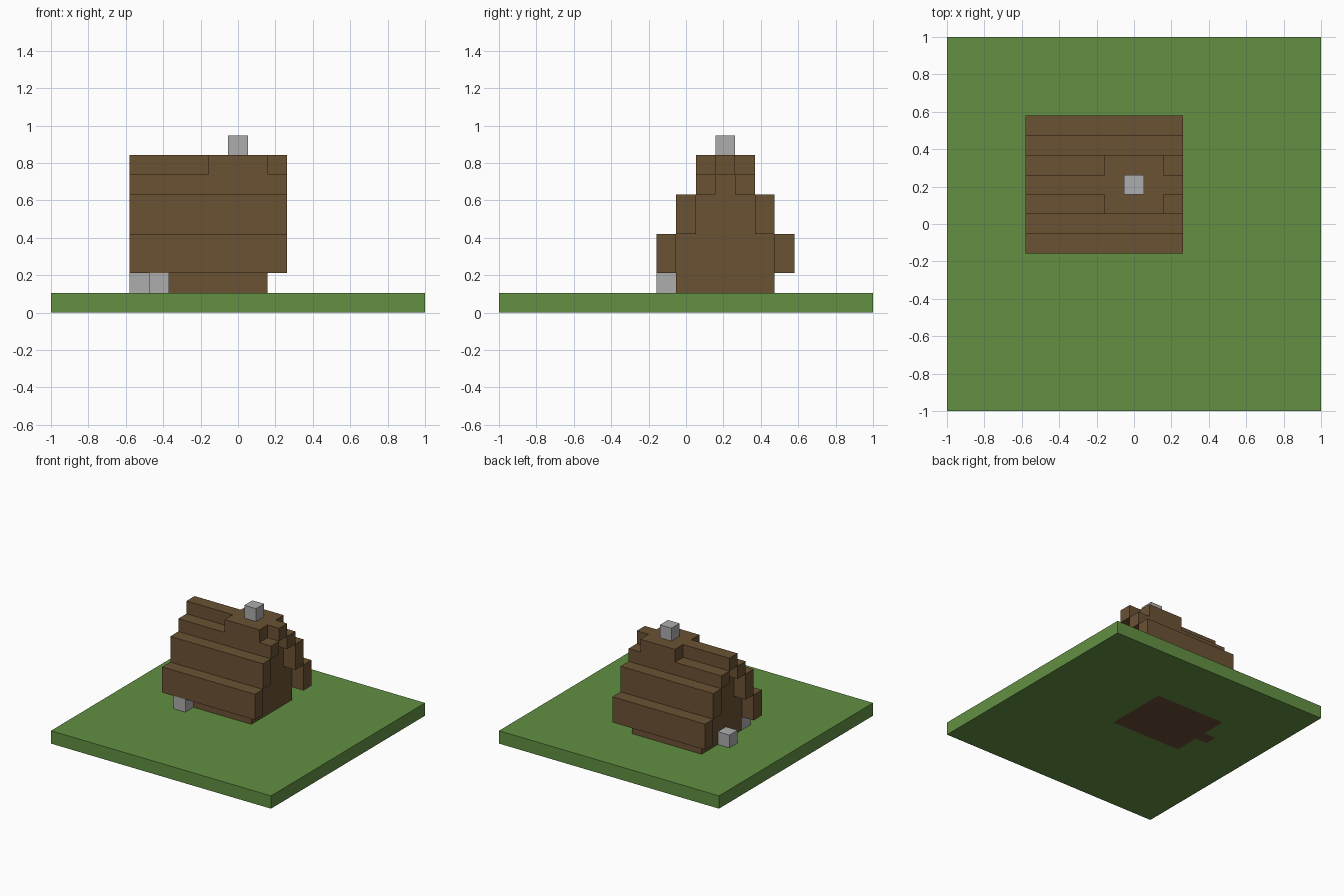
import bpy
import bmesh
from mathutils import Matrix, Vector

if "Cube" in bpy.data.objects:
    bpy.data.objects.remove(bpy.data.objects["Cube"], do_unlink=True)

N = 19          # blocks along one side of the plot
U = 2 / N       # block size
MID = 11        # first row of the ridge


def material(name, r, g, b):
    lin = [((c / 255 + 0.055) / 1.055) ** 2.4 for c in (r, g, b)] + [1]
    m = bpy.data.materials.new(name)
    m.use_nodes = True
    m.diffuse_color = lin
    m.node_tree.nodes["Principled BSDF"].inputs["Base Color"].default_value = lin
    return m


grass = material("grass green", 98, 144, 66)
wood = material("wood brown", 107, 82, 52)
plank = material("floor brown", 107, 77, 52)
stone = material("stone grey", 172, 174, 172)


def finish(bm, name, *mats):
    mesh = bpy.data.meshes.new(name)
    bm.to_mesh(mesh)
    bm.free()
    for m in mats:
        mesh.materials.append(m)
    ob = bpy.data.objects.new(name, mesh)
    bpy.context.collection.objects.link(ob)
    return ob


def block(name, xs, ys, zs, mat):
    """Box spanning ranges of block indices."""
    lo = Vector((xs[0], ys[0], zs[0])) * U - Vector((1, 1, 0))
    hi = Vector((xs[1], ys[1], zs[1])) * U - Vector((1, 1, 0))
    bm = bmesh.new()
    bmesh.ops.create_cube(bm, size=1, matrix=Matrix.Translation((lo + hi) / 2)
                          @ Matrix.Diagonal((*(hi - lo), 1)))
    return finish(bm, name, mat)


# Ground plate, with the house floor let into it
bm = bmesh.new()
bmesh.ops.create_grid(bm, x_segments=N, y_segments=N, size=1)
top = bmesh.ops.extrude_face_region(bm, geom=bm.faces[:])["geom"]
bmesh.ops.translate(bm, vec=(0, 0, U),
                    verts=[v for v in top if isinstance(v, bmesh.types.BMVert)])
bmesh.ops.recalc_face_normals(bm, faces=bm.faces[:])
for f in bm.faces:
    c = f.calc_center_median()
    i, j = int((c.x + 1) / U), int((c.y + 1) / U)
    in_house = 5 <= i < 11 and 9 <= j < 14
    at_door = i == 4 and j == MID
    if abs(f.normal.z) > 0.5 and (in_house or at_door):
        f.material_index = 1
finish(bm, "ground", grass, plank)

# Walls narrowing towards the ridge
for name, half, z0, z1 in (("lower_walls", 2, 1, 4),
                           ("upper_walls", 1, 4, 6),
                           ("gable_tip", 0, 6, 7)):
    block(name, (5, 11), (MID - half, MID + half + 1), (z0, z1), wood)

# Stepped roof, same on both slopes
for side, label in ((-1, "front"), (1, "back")):
    for name, step, z0, z1 in (("eave", 3, 2, 4), ("middle_roof", 2, 4, 6),
                               ("upper_roof", 1, 6, 7)):
        row = MID + side * step
        block(f"{label}_{name}", (4, 12), (row, row + 1), (z0, z1), wood)
    row = MID + side
    block(f"{label}_chimney_base", (8, 11), (row, row + 1), (7, 8), wood)
block("ridge", (4, 12), (MID, MID + 1), (7, 8), wood)

# Stone parts
block("chimney", (9, 10), (MID, MID + 1), (8, 9), stone)
block("door_step", (4, 5), (MID, MID + 1), (1, 2), stone)
block("eave_post", (5, 6), (8, 9), (1, 2), stone)
